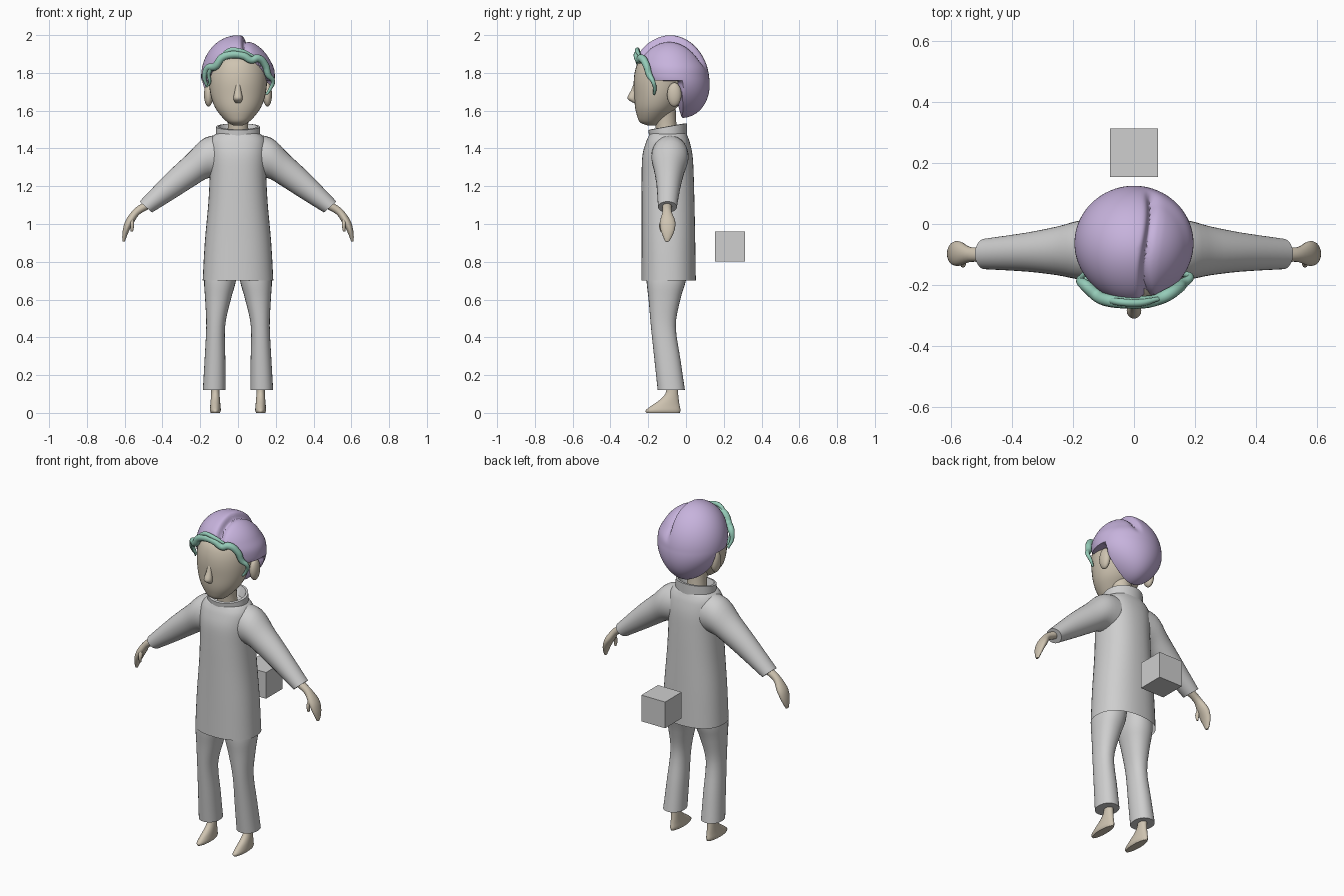
import bpy, bmesh, math
from mathutils import Vector

if "Cube" in bpy.data.objects:
    bpy.data.objects.remove(bpy.data.objects["Cube"])


def material(name, r, g, b):
    m = bpy.data.materials.new(name)
    m.diffuse_color = (r, g, b, 1)
    m.use_nodes = True
    m.node_tree.nodes["Principled BSDF"].inputs["Base Color"].default_value = m.diffuse_color
    return m


SKIN = material("skin beige", 0.62, 0.55, 0.44)
CLOTH = material("cloth grey", 0.62, 0.62, 0.62)
HAIR = material("hair lilac", 0.57, 0.45, 0.72)
GREEN = material("vine green", 0.30, 0.60, 0.48)


def finish(name, bm, mat):
    bmesh.ops.recalc_face_normals(bm, faces=bm.faces)
    me = bpy.data.meshes.new(name)
    bm.to_mesh(me)
    bm.free()
    me.materials.append(mat)
    ob = bpy.data.objects.new(name, me)
    bpy.context.collection.objects.link(ob)
    return ob


def level(x, y, z, rx, ry, tilt=0.0):
    """Horizontal ring; tilt raises its back edge."""
    return (x, y, z, rx, 0, 0, 0, ry, tilt)


def limb(x, y, z, ry, vx, vz):
    """Ring across an arm; (vx, vz) points to its upper edge."""
    return (x, y, z, 0, ry, 0, vx, 0, vz)


def catmull(a, b, c, d, t):
    return [0.5 * (2 * q + (r - p) * t + (2 * p - 5 * q + 4 * r - s) * t * t
                   + (3 * q - p - 3 * r + s) * t ** 3) for p, q, r, s in zip(a, b, c, d)]


def loft(name, rings, mat, side=1, steps=4, n=28, power=2.0, caps=(True, True)):
    rows = []
    last = len(rings) - 1
    for i in range(last):
        q = [rings[max(0, min(last, i + k))] for k in (-1, 0, 1, 2)]
        rows += [catmull(*q, s / steps) for s in range(steps)]
    rows.append(rings[-1])
    bm = bmesh.new()
    loops = []
    for r in rows:
        c, u, v = Vector(r[:3]), Vector(r[3:6]), Vector(r[6:9])
        loop = []
        for k in range(n):
            a = 2 * math.pi * k / n
            ca, sa = math.cos(a), math.sin(a)
            p = c + u * math.copysign(abs(ca) ** (2 / power), ca) \
                  + v * math.copysign(abs(sa) ** (2 / power), sa)
            loop.append(bm.verts.new((p.x * side, p.y, p.z)))
        loops.append(loop)
    for a, b in zip(loops, loops[1:]):
        for k in range(n):
            bm.faces.new((a[k], a[(k + 1) % n], b[(k + 1) % n], b[k]))
    if caps[0]:
        bm.faces.new(loops[0])
    if caps[1]:
        bm.faces.new(loops[-1])
    return finish(name, bm, mat)


def ellipsoid(name, centre, size, mat):
    bm = bmesh.new()
    bmesh.ops.create_uvsphere(bm, u_segments=20, v_segments=12, radius=1)
    for v in bm.verts:
        v.co = Vector(centre) + Vector([a * s for a, s in zip(v.co, size)])
    return finish(name, bm, mat)


# Tunic body, open at the hem
loft("tunic", [level(0, -.092, .70, .187, .144), level(0, -.093, .90, .176, .142),
               level(0, -.095, 1.10, .158, .140), level(0, -.097, 1.25, .150, .138),
               level(0, -.098, 1.36, .152, .133), level(0, -.096, 1.43, .150, .117),
               level(0, -.095, 1.465, .132, .103), level(0, -.095, 1.48, .110, .096)],
     CLOTH, n=40, power=2.3, caps=(False, False))

# Standing collar with an open, rolled-in top
loft("collar", [level(0, -.095, 1.465, .118, .100, .006), level(0, -.097, 1.515, .116, .102, .018),
                level(0, -.097, 1.517, .103, .090, .016), level(0, -.10, 1.47, .085, .075, .008),
                level(0, -.10, 1.46, .04, .04)], CLOTH, steps=1, n=40)

# Head, nose and neck
loft("head", [level(0, -.178, 1.522, .025, .025), level(0, -.187, 1.538, .055, .056),
              level(0, -.175, 1.575, .092, .085), level(0, -.158, 1.62, .123, .112),
              level(0, -.142, 1.68, .144, .132), level(0, -.127, 1.75, .154, .150),
              level(0, -.112, 1.81, .153, .158), level(0, -.105, 1.86, .135, .145),
              level(0, -.10, 1.90, .095, .105), level(0, -.10, 1.93, .04, .045)], SKIN, n=36)
loft("nose", [level(0, -.265, 1.755, .010, .008), level(0, -.274, 1.71, .016, .016),
              level(0, -.284, 1.668, .024, .026), level(0, -.275, 1.648, .018, .016),
              level(0, -.262, 1.638, .008, .006)], SKIN, n=16)
loft("neck", [level(0, -.10, 1.45, .058, .056), level(0, -.107, 1.53, .054, .056),
              level(0, -.12, 1.62, .062, .065)], SKIN)

for s, label in ((1, "right"), (-1, "left")):
    # Arms
    loft(label + "_sleeve", [limb(.06, -.085, 1.36, .095, 0, .115),
                             limb(.165, -.085, 1.35, .098, .011, .106),
                             limb(.25, -.088, 1.285, .080, .020, .083),
                             limb(.35, -.092, 1.205, .064, .029, .061),
                             limb(.488, -.098, 1.09, .050, .033, .029)],
         CLOTH, s, caps=(False, True))
    loft(label + "_hand", [limb(.48, -.10, 1.10, .026, .013, .018), limb(.535, -.10, 1.066, .024, .013, .016),
                           limb(.572, -.097, 1.015, .040, .021, .008), limb(.592, -.097, .97, .037, .017, .004),
                           limb(.602, -.098, .93, .022, .011, .002), limb(.605, -.10, .907, .010, .006, .001)],
         SKIN, s, n=18)
    loft(label + "_thumb", [limb(.563, -.115, 1.03, .014, .012, .006), limb(.560, -.130, .995, .013, .010, .003),
                            limb(.562, -.130, .96, .006, .006, .001)], SKIN, s, n=12)
    # Legs
    loft(label + "_trouser_leg", [level(.126, -.078, .122, .060, .072), level(.122, -.098, .28, .055, .069),
                                  level(.118, -.120, .46, .050, .066), level(.106, -.114, .60, .068, .084),
                                  level(.095, -.105, .70, .084, .104), level(.085, -.10, .80, .080, .108)],
         CLOTH, s, power=2.2)
    loft(label + "_foot", [level(.12, -.121, 0, .024, .088), level(.12, -.121, .014, .029, .092),
                           level(.12, -.107, .04, .027, .073), level(.12, -.085, .075, .024, .046),
                           level(.12, -.074, .11, .022, .032), level(.12, -.074, .16, .022, .030)], SKIN, s, n=24)
    ellipsoid(label + "_ear", (s * .156, -.062, 1.685), (.024, .038, .064), SKIN)


# Hair: rounded cap with a parting, tucked inside the head below the hairline
def smooth(a, b, x):
    t = max(0, min(1, (x - a) / (b - a)))
    return t * t * (3 - 2 * t)


bm = bmesh.new()
bmesh.ops.create_uvsphere(bm, u_segments=112, v_segments=72, radius=1)
mid = Vector((0, -.063, 1.78))
bulge = Vector((0, -.8, .6))
for v in bm.verts:
    d = v.co.normalized()
    k = 1 + .13 * max(0, d.dot(bulge)) ** 5
    low = 1 - .30 * max(0, -d.z) ** 2
    p = Vector((d.x * .195 * k * low, d.y * .185 * k, d.z * .219))
    p.y += .035 * max(0, -d.z) - .02 * max(0, d.z)
    top = smooth(.02, .12, p.z)
    part = .05 + .012 * math.sin(p.y * 14)
    p *= 1 - .15 * top * math.exp(-((p.x - part) / .016) ** 2)
    p.z -= .022 * top * smooth(part - .01, part + .03, p.x)
    w = p + mid
    line = 1.75 + 1.7 * max(0, -.17 - w.y)
    tuck = smooth(-.012, .012, line - w.z) * smooth(-.012, .012, -.03 - w.y)
    v.co = mid + p * (1 - .48 * tuck)
finish("hair", bm, HAIR)


# Vine along the hairline: tapering wavy strands
def strand(name, pts, depth):
    cu = bpy.data.curves.new(name, 'CURVE')
    cu.dimensions = '3D'
    cu.bevel_depth = depth
    cu.bevel_resolution = 3
    cu.resolution_u = 6
    cu.use_fill_caps = True
    sp = cu.splines.new('BEZIER')
    sp.bezier_points.add(len(pts) - 1)
    for b, (x, y, z, r) in zip(sp.bezier_points, pts):
        b.co = (x, y, z)
        b.radius = r
        b.handle_left_type = b.handle_right_type = 'AUTO'
    cu.materials.append(GREEN)
    ob = bpy.data.objects.new(name, cu)
    bpy.context.collection.objects.link(ob)
    bpy.ops.object.select_all(action='DESELECT')
    ob.select_set(True)
    bpy.context.view_layer.objects.active = ob
    bpy.ops.object.convert(target='MESH')


strand("hair_vine", [(-.165, -.165, 1.73, .4), (-.178, -.185, 1.78, .6), (-.160, -.20, 1.825, 1),
                     (-.120, -.235, 1.835, 1.1), (-.085, -.25, 1.88, 1.1), (-.03, -.256, 1.897, 1.1),
                     (.03, -.256, 1.89, 1.1), (.07, -.25, 1.868, 1), (.105, -.235, 1.878, 1.1),
                     (.145, -.21, 1.84, 1), (.160, -.195, 1.79, .9), (.185, -.175, 1.755, .6),
                     (.170, -.165, 1.715, .5), (.150, -.17, 1.685, .3)], .019)
strand("vine_tendril", [(-.14, -.225, 1.83, .9), (-.155, -.205, 1.79, .8), (-.150, -.19, 1.75, .6),
                        (-.165, -.17, 1.725, .3)], .013)
strand("vine_top_strand", [(-.10, -.245, 1.86, .6), (-.05, -.255, 1.918, 1), (.02, -.258, 1.915, 1),
                           (.08, -.245, 1.89, .6)], .012)

# Box floating behind the figure
bm = bmesh.new()
bmesh.ops.create_cube(bm, size=.158)
bmesh.ops.translate(bm, verts=bm.verts, vec=(0, .233, .88))
finish("rear_box", bm, CLOTH)

bpy.ops.object.select_all(action='SELECT')
bpy.context.view_layer.objects.active = bpy.data.objects["tunic"]
bpy.ops.object.shade_smooth_by_angle(angle=math.radians(45))
